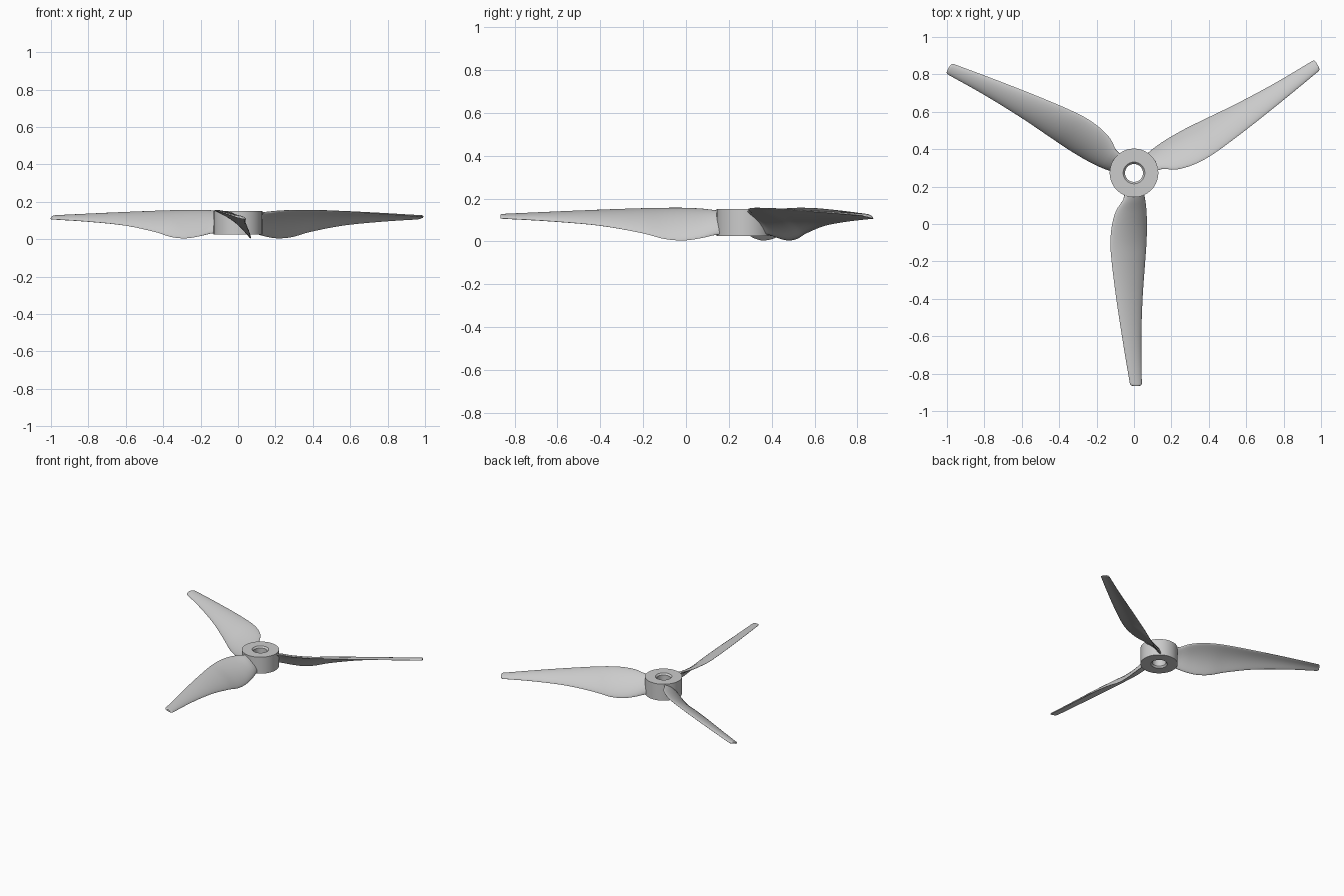
import bpy, bmesh, math
from mathutils import Matrix, Vector

cube = bpy.data.objects.get("Cube")
if cube:
    bpy.data.objects.remove(cube)

HUB = Vector((0, 0.273, 0))

grey = bpy.data.materials.new("light grey")
grey.use_nodes = True
colour = (0.6, 0.6, 0.6, 1)
grey.diffuse_color = colour
grey.node_tree.nodes["Principled BSDF"].inputs["Base Color"].default_value = colour


def finish(name, bm, angle):
    """Turn a bmesh into a smooth shaded object standing at the hub axis."""
    bmesh.ops.recalc_face_normals(bm, faces=bm.faces)
    mesh = bpy.data.meshes.new(name)
    bm.to_mesh(mesh)
    bm.free()
    mesh.materials.append(grey)
    obj = bpy.data.objects.new(name, mesh)
    bpy.context.collection.objects.link(obj)
    obj.location = HUB
    bpy.ops.object.select_all(action='DESELECT')
    obj.select_set(True)
    bpy.context.view_layer.objects.active = obj
    bpy.ops.object.shade_smooth_by_angle(angle=math.radians(angle))
    return obj


def bridge(bm, rings, closed):
    """Skin a list of vertex rings with quads."""
    pairs = list(zip(rings, rings[1:]))
    if closed:
        pairs.append((rings[-1], rings[0]))
    for a, b in pairs:
        n = len(a)
        for i in range(n):
            j = (i + 1) % n
            bm.faces.new((a[i], a[j], b[j], b[i]))


def smooth(rows, x):
    """Catmull-Rom lookup of a station table keyed by its first column."""
    k = max(i for i in range(len(rows) - 1) if rows[i][0] <= x)
    p0, p1, p2, p3 = (rows[min(max(k + d, 0), len(rows) - 1)] for d in (-1, 0, 1, 2))
    h = p2[0] - p1[0]
    t = (x - p1[0]) / h
    out = []
    for a, b, c, d in zip(p0[1:], p1[1:], p2[1:], p3[1:]):
        m1 = (c - a) / (p2[0] - p0[0]) * h
        m2 = (d - b) / (p3[0] - p1[0]) * h
        out.append((2*t**3 - 3*t**2 + 1) * b + (t**3 - 2*t**2 + t) * m1
                   + (3*t**2 - 2*t**3) * c + (t**3 - t**2) * m2)
    return out


# Hub: chamfered bore turned around the axis
bm = bmesh.new()
profile = [(0.13, 0.025), (0.13, 0.152), (0.058, 0.152), (0.048, 0.14),
           (0.048, 0.037), (0.058, 0.025)]
SIDES = 64
rings = [[bm.verts.new((r * math.cos(math.tau * i / SIDES),
                        r * math.sin(math.tau * i / SIDES), z))
          for i in range(SIDES)] for r, z in profile]
bridge(bm, rings, True)
finish("hub", bm, 30)

# Blade stations: radius, high edge x and z, low edge x and z, thickness
stations = [
    (0.10, -0.050, 0.140, 0.050, 0.035, 0.024),
    (0.14, -0.056, 0.145, 0.058, 0.030, 0.022),
    (0.20, -0.095, 0.152, 0.066, 0.016, 0.020),
    (0.28, -0.118, 0.156, 0.069, 0.005, 0.018),
    (0.37, -0.126, 0.156, 0.067, 0.011, 0.017),
    (0.47, -0.120, 0.154, 0.060, 0.037, 0.016),
    (0.67, -0.095, 0.146, 0.046, 0.073, 0.015),
    (0.90, -0.060, 0.135, 0.039, 0.094, 0.014),
    (1.14, -0.020, 0.122, 0.042, 0.108, 0.012),
]
ROOT, TIP, STEPS, CHORD = 0.10, 1.139, 48, 14
CORNER = 0.014


def section(r):
    """Cambered blade section with rounded edges at radius r."""
    xl, zl, xr, zr, thick = smooth(stations, r)
    high, low = Vector((xl, zl)), Vector((xr, zr))
    along = (low - high).normalized()
    up = Vector((-along.y, along.x))
    # Round the corners of the tip
    over = max(0, r - (TIP - CORNER)) / CORNER
    trim = CORNER * (1 - math.sqrt(max(0, 1 - over * over)))
    high, low = high + along * trim, low - along * trim
    length = (low - high).length
    points = []
    for side in (1, -1):
        for i in range(CHORD):
            u = side * math.cos(math.pi * i / CHORD)
            camber = 0.09 * length * (1 - u * u)
            half = side * thick / 2 * (1 - u ** 4) ** 0.5
            mid = (high + low) / 2 + (low - high) * u / 2
            p = mid + up * (camber + half)
            points.append((p.x, -r, p.y))
    return points


radii = [ROOT + (TIP - CORNER - ROOT) * i / STEPS for i in range(STEPS)]
radii += [TIP - CORNER * math.cos(math.pi / 2 * i / 5) for i in range(6)]

# Three equal blades around the hub
for name, turn in (("front_blade", 0), ("left_blade", 120), ("right_blade", 240)):
    bm = bmesh.new()
    rings = [[bm.verts.new(p) for p in section(r)] for r in radii]
    bridge(bm, rings, False)
    bm.faces.new(rings[0])
    bm.faces.new(rings[-1])
    bm.transform(Matrix.Rotation(math.radians(turn), 4, 'Z'))
    finish(name, bm, 40)
